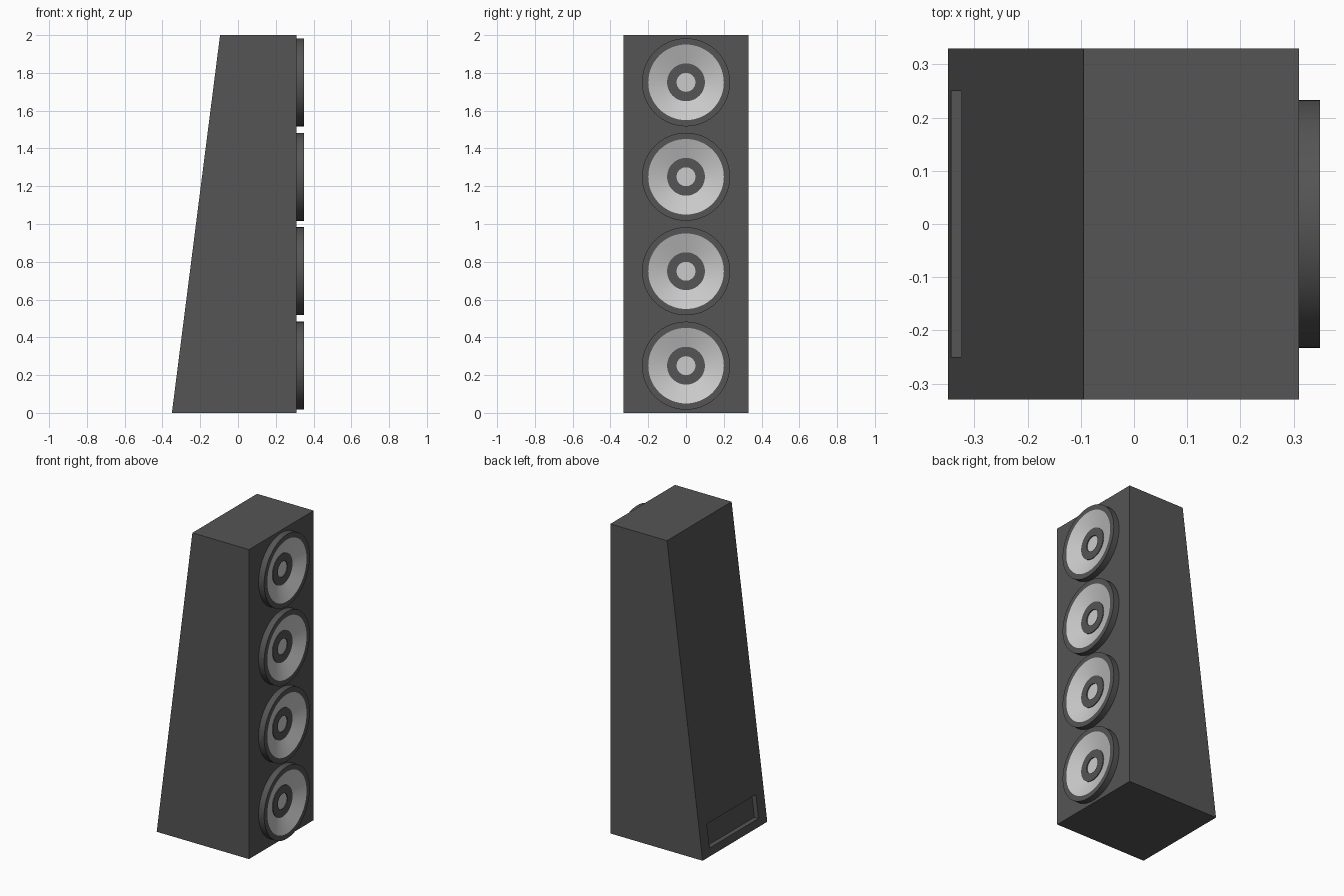
import bpy, bmesh
from math import cos, sin, tau, radians

if "Cube" in bpy.data.objects:
    bpy.data.objects.remove(bpy.data.objects["Cube"])

dark = bpy.data.materials.new("dark_grey")
dark.diffuse_color = (0.09, 0.09, 0.09, 1)
dark.use_nodes = True
dark.node_tree.nodes["Principled BSDF"].inputs["Base Color"].default_value = dark.diffuse_color
light = bpy.data.materials.new("light_grey")
light.diffuse_color = (0.6, 0.6, 0.6, 1)
light.use_nodes = True
light.node_tree.nodes["Principled BSDF"].inputs["Base Color"].default_value = light.diffuse_color


def finish(name, bm, mat):
    mesh = bpy.data.meshes.new(name)
    bm.to_mesh(mesh)
    bm.free()
    mesh.materials.append(mat)
    ob = bpy.data.objects.new(name, mesh)
    bpy.context.collection.objects.link(ob)
    return ob


def prism(name, profile, half_width, mat):
    """Extrude an (x, z) outline along y."""
    bm = bmesh.new()
    face = bm.faces.new([bm.verts.new((x, -half_width, z)) for x, z in profile])
    geom = bmesh.ops.extrude_face_region(bm, geom=[face])["geom"]
    verts = [v for v in geom if isinstance(v, bmesh.types.BMVert)]
    bmesh.ops.translate(bm, verts=verts, vec=(0, 2 * half_width, 0))
    bmesh.ops.recalc_face_normals(bm, faces=bm.faces)
    return finish(name, bm, mat)


def lathe(name, profile, z, mat, n=64):
    """Revolve (x, radius) points, listed outside in, around the x axis."""
    bm = bmesh.new()
    rings = []
    for x, r in profile:
        if r == 0:
            rings.append([bm.verts.new((x, 0, z))] * n)
        else:
            rings.append([bm.verts.new((x, r * cos(tau * i / n), z + r * sin(tau * i / n)))
                          for i in range(n)])
    for a, b in zip(rings, rings[1:]):
        for i in range(n):
            j = (i + 1) % n
            bm.faces.new(dict.fromkeys((a[i], a[j], b[j], b[i])))
    ob = finish(name, bm, mat)
    bpy.ops.object.select_all(action='DESELECT')
    ob.select_set(True)
    bpy.context.view_layer.objects.active = ob
    bpy.ops.object.shade_smooth_by_angle(angle=radians(30))


# Cabinet with sloping back
def back_x(z):
    return -0.35 + 0.1275 * z


cabinet = prism("cabinet", [(-0.35, 0), (0.31, 0), (0.31, 2), (back_x(2), 2)], 0.33, dark)

# Shallow recess low on the sloping back
lo, hi = 0.05, 0.2
cutter = prism("recess_cutter", [(back_x(lo) - 0.1, lo), (back_x(lo) + 0.03, lo),
                                 (back_x(hi) + 0.03, hi), (back_x(hi) - 0.1, hi)], 0.25, dark)
cutter.hide_render = True
cutter.hide_set(True)
cut = cabinet.modifiers.new("recess", 'BOOLEAN')
cut.operation = 'DIFFERENCE'
cut.solver = 'EXACT'
cut.object = cutter

# Four stacked drivers
for k in range(4):
    z = 0.25 + 0.5 * k
    lathe(f"driver_rim_{k + 1}", [(0.31, 0.233), (0.35, 0.233), (0.35, 0.2)], z, dark)
    lathe(f"driver_cone_{k + 1}", [(0.35, 0.2), (0.315, 0.1)], z, light)
    lathe(f"driver_hub_{k + 1}", [(0.315, 0.1), (0.32, 0.1), (0.32, 0.05), (0.314, 0.05)], z, dark)
    lathe(f"dust_cap_{k + 1}", [(0.314, 0.05), (0.314, 0)], z, light)
